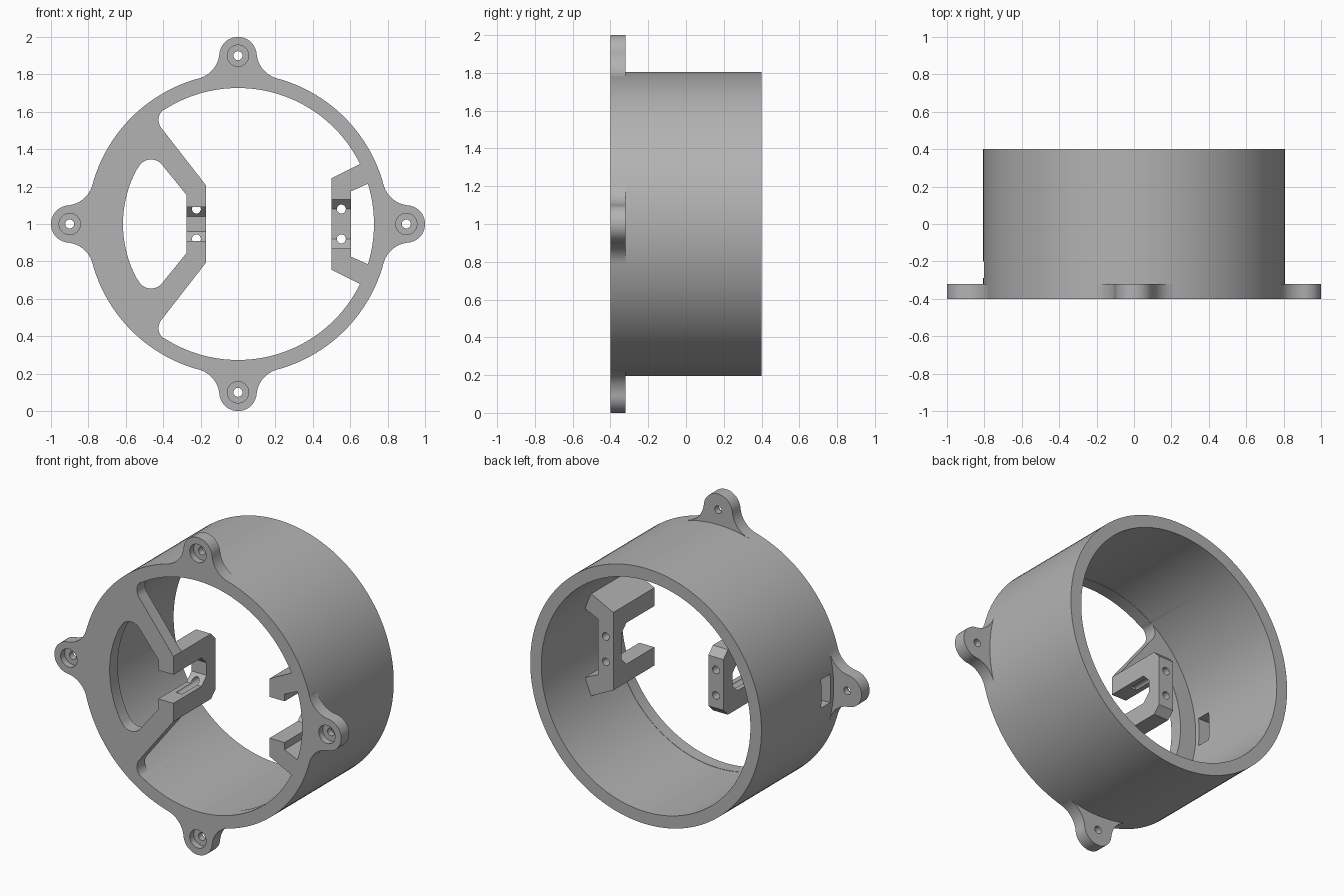
import bpy, bmesh
from math import sin, cos, pi, acos, atan2, hypot

if "Cube" in bpy.data.objects:
    bpy.data.objects.remove(bpy.data.objects["Cube"])

grey = bpy.data.materials.new("matte_grey")
grey.use_nodes = True
COLOUR = (0.45, 0.45, 0.45, 1)
grey.diffuse_color = COLOUR
grey.node_tree.nodes["Principled BSDF"].inputs["Base Color"].default_value = COLOUR

FRONT, BACK, PLATE = -0.4, 0.4, -0.32    # depth of front face, rear face, plate rear
OUTER, BORE = 0.806, 0.729
CLIP_BACK = 0.02


def arc(cx, cz, r, start, end, n):
    return [(cx + r * cos(start + (end - start) * i / n),
             cz + r * sin(start + (end - start) * i / n)) for i in range(n + 1)]


def circle(cx, cz, r, n):
    return arc(cx, cz, r, 0, 2 * pi, n)[:-1]


def mirrored(half):
    """Close a profile by mirroring it across the horizontal mid-plane."""
    return half + [(a, -b) for a, b in reversed(half)]


def prism(name, points, lo, hi, along="y"):
    """Extrude a profile along y (points are x, z) or along x (points are y, z)."""
    place = (lambda p, d: (p[0], d, p[1] + 1)) if along == "y" else (lambda p, d: (d, p[0], p[1] + 1))
    bm = bmesh.new()
    a = [bm.verts.new(place(p, lo)) for p in points]
    b = [bm.verts.new(place(p, hi)) for p in points]
    bm.faces.new(a)
    bm.faces.new(b[::-1])
    for i in range(len(a)):
        j = (i + 1) % len(a)
        bm.faces.new((a[i], b[i], b[j], a[j]))
    bmesh.ops.recalc_face_normals(bm, faces=bm.faces)
    mesh = bpy.data.meshes.new(name)
    bm.to_mesh(mesh)
    bm.free()
    mesh.materials.append(grey)
    obj = bpy.data.objects.new(name, mesh)
    bpy.context.collection.objects.link(obj)
    return obj


def combine(body, tool, operation):
    """Apply a boolean and discard the tool."""
    tool.hide_render = True
    mod = body.modifiers.new(operation, "BOOLEAN")
    mod.operation, mod.solver, mod.object = operation, "EXACT", tool
    graph = bpy.context.evaluated_depsgraph_get()
    mesh = bpy.data.meshes.new_from_object(body.evaluated_get(graph))
    body.modifiers.clear()
    body.data = mesh
    bpy.data.objects.remove(tool)


def add(tool):
    combine(housing, tool, "UNION")


def cut(tool):
    combine(housing, tool, "DIFFERENCE")


# Outer drum with a closed front plate
housing = prism("ring_housing", circle(0, 0, OUTER, 128), FRONT, BACK)
cut(prism("bore", circle(0, 0, BORE, 128), PLATE, BACK + 0.1))

# Main front opening, leaving a tapered web on one side
FR = 0.07
fx, fz = -0.355, 0.557
slope = atan2(0.62, 0.78)
bend = atan2(fz, fx)
opening = arc(0, 0, BORE - 0.002, 0, bend, 64)[1:]
opening += arc(fx, fz, FR, bend, pi + slope, 10)[1:] + [(-0.17, 0.205)]
opening = [(BORE - 0.002, 0)] + opening
opening += [(x, -z) for x, z in reversed(opening[1:])]
cut(prism("main_opening", opening, FRONT - 0.1, PLATE + 0.05))

# D-shaped window in the web
wx, wz = -0.465, 0.27
turn = atan2(wz, wx)
window = [(-0.275, 0.155)] + arc(wx, wz, 0.075, slope, turn, 12) + arc(0, 0, 0.615, turn, pi, 12)[1:]
window += [(x, -z) for x, z in reversed(window[:-1])]
cut(prism("web_window", window, FRONT - 0.1, PLATE + 0.05))

# Clip carried by the web, with chamfered rear corners
add(prism("web_clip", mirrored([(FRONT, 0.205), (CLIP_BACK - 0.045, 0.205), (CLIP_BACK, 0.16)]),
          -0.275, -0.17, "x"))

# Clip joined to the drum wall
add(prism("wall_clip", mirrored([(0.605, 0.175), (0.75, 0.24), (0.70, 0.345), (0.5, 0.245)]),
          FRONT, CLIP_BACK - 0.01))

# Pockets and screw holes in both clips
for x, half in ((-0.2225, 0.09), (0.5525, 0.13)):
    seat = CLIP_BACK - 0.09
    pocket = mirrored([(FRONT - 0.1, half), (seat - 0.05, half), (seat, half - 0.05)])
    cut(prism("clip_pocket", pocket, x - 0.06, x + 0.06, "x"))
    for z in (-0.08, 0.08):
        cut(prism("clip_hole", circle(x, z, 0.024, 20), -0.27, CLIP_BACK + 0.1))

# Rectangular slot through the drum wall
cut(prism("wall_slot", [(-0.29, -0.09), (-0.2, -0.09), (-0.2, 0.09), (-0.29, 0.09)], -0.9, -0.68, "x"))

# Four mounting ears with blended roots and counterbored holes
EAR, EAR_R, ROOT = 0.9, 0.1, 0.15
reach = OUTER + ROOT
tilt = acos((reach ** 2 + EAR ** 2 - (EAR_R + ROOT) ** 2) / (2 * reach * EAR))
rx, rz = reach * cos(tilt), reach * sin(tilt)
side = atan2(rz, rx - EAR)
half_ear = [(0.77 * cos(tilt), 0.77 * sin(tilt))]
half_ear += arc(rx, rz, ROOT, tilt + pi, side + pi, 12)
half_ear += arc(EAR, 0, EAR_R, side, 0, 14)[1:]
ear = half_ear + [(x, -z) for x, z in reversed(half_ear[:-1])]
for k in range(4):
    c, s = round(cos(k * pi / 2)), round(sin(k * pi / 2))
    add(prism("mounting_ear", [(x * c - z * s, x * s + z * c) for x, z in ear], FRONT, PLATE))
    cut(prism("ear_hole", circle(EAR * c, EAR * s, 0.024, 20), FRONT - 0.1, PLATE + 0.02))
    cut(prism("ear_counterbore", circle(EAR * c, EAR * s, 0.057, 32), FRONT - 0.1, FRONT + 0.04))

# Smooth curved walls, crisp edges
bpy.ops.object.select_all(action="DESELECT")
housing.select_set(True)
bpy.context.view_layer.objects.active = housing
bpy.ops.object.shade_smooth_by_angle(angle=pi / 6)
